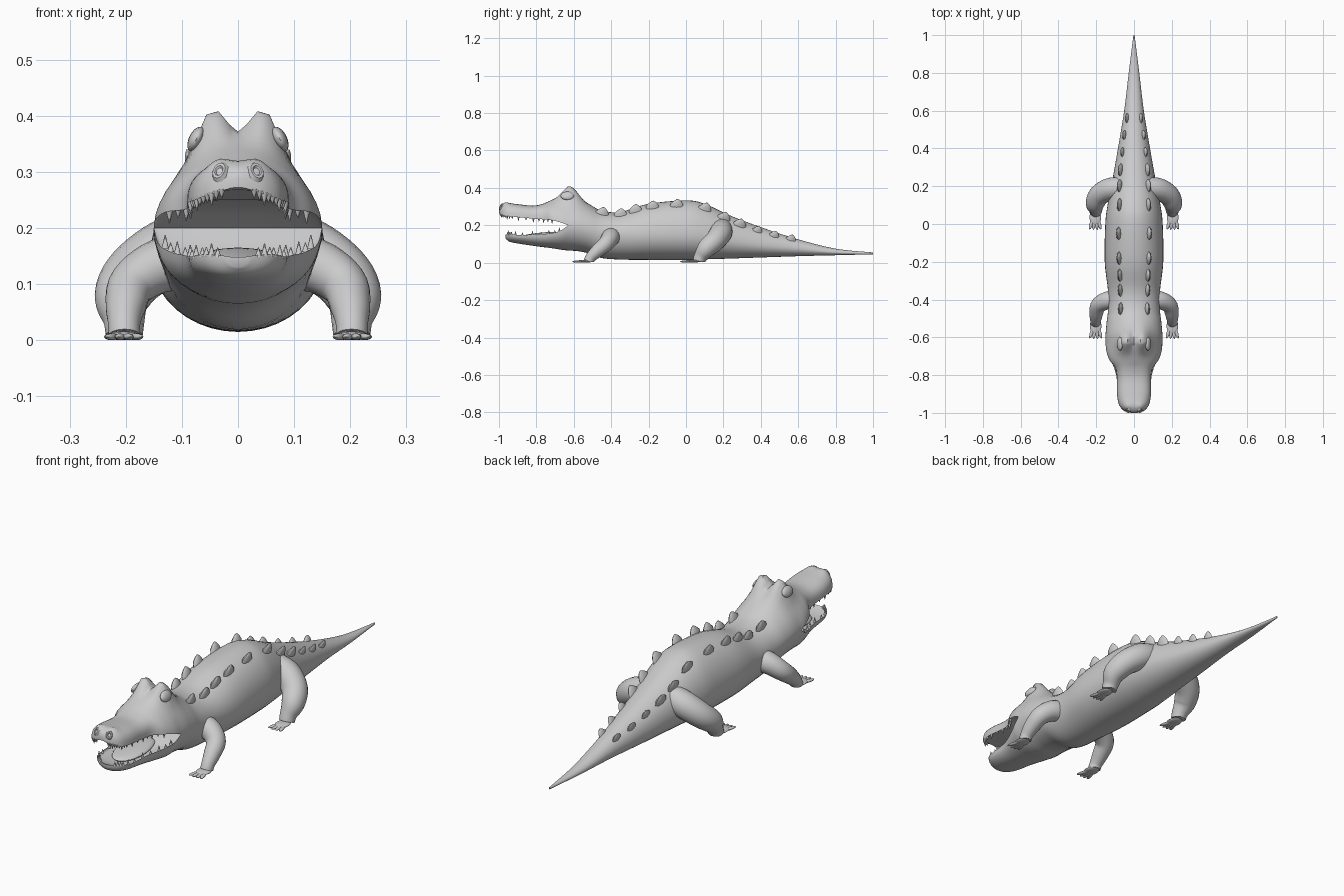
import bpy, bmesh, math
from mathutils import Vector, Matrix
from mathutils.bvhtree import BVHTree

if "Cube" in bpy.data.objects:
    bpy.data.objects.remove(bpy.data.objects["Cube"])

skin = bpy.data.materials.new("light_grey")
skin.diffuse_color = (0.6, 0.6, 0.6, 1)
skin.use_nodes = True
skin.node_tree.nodes["Principled BSDF"].inputs["Base Color"].default_value = skin.diffuse_color


def finish(name, bm, angle=50):
    bmesh.ops.recalc_face_normals(bm, faces=bm.faces)
    me = bpy.data.meshes.new(name)
    bm.to_mesh(me)
    ob = bpy.data.objects.new(name, me)
    bpy.context.collection.objects.link(ob)
    me.materials.append(skin)
    bpy.ops.object.select_all(action='DESELECT')
    ob.select_set(True)
    bpy.context.view_layer.objects.active = ob
    bpy.ops.object.shade_smooth_by_angle(angle=math.radians(angle))
    return ob


def smooth_path(keys, steps):
    """Catmull-Rom samples through tuples of numbers."""
    out, n = [], len(keys)
    for i in range(n - 1):
        p0, p1, p2, p3 = keys[max(i - 1, 0)], keys[i], keys[i + 1], keys[min(i + 2, n - 1)]
        for s in range(steps):
            t = s / steps
            out.append([b + 0.5 * t * (c - a + t * (2 * a - 5 * b + 4 * c - d + t * (3 * (b - c) + d - a)))
                        for a, b, c, d in zip(p0, p1, p2, p3)])
    return out + [list(keys[-1])]


def skin_rings(bm, rings, cap_start=False, cap_end=True):
    rows = [[bm.verts.new(p) for p in r] for r in rings]
    n = len(rows[0])
    for a, b in zip(rows, rows[1:]):
        for i in range(n):
            bm.faces.new((a[i], a[(i + 1) % n], b[(i + 1) % n], b[i]))
    if cap_start:
        bm.faces.new(rows[0])
    if cap_end:
        bm.faces.new(rows[-1])


def gauss(v, s):
    return math.exp(-(v / s) ** 2)


def section(st, n=40):
    """Ring from y, half width, bottom, middle, top, top and bottom roundness."""
    y, w, zb, zm, zt, pt, pb = st
    pts = []
    for i in range(n):
        a = 2 * math.pi * i / n
        c, s = math.cos(a), math.sin(a)
        c, s = (0 if abs(c) < 1e-6 else c), (0 if abs(s) < 1e-6 else s)
        p = pt if s >= 0 else pb
        x = math.copysign(abs(c) ** p, c) * w
        z = zm + ((zt - zm) if s >= 0 else (zm - zb)) * math.copysign(abs(s) ** p, s)
        if s > 0 and zt > zm:  # brow and nostril bumps
            z += 0.065 * gauss(abs(x) - 0.048, 0.032) * gauss(y + 0.62, 0.055)
            z += 0.008 * gauss(abs(x) - 0.035, 0.02) * gauss(y + 0.965, 0.02)
        pts.append((x, y, z))
    return pts


# Body, tail and head, with two jaws that share the mouth corner
trunk = [(1, .003, .045, .05, .055, 1, 1), (.8, .028, .04, .055, .075, 1, 1),
         (.6, .052, .035, .075, .125, 1, 1), (.4, .085, .028, .095, .19, 1, 1),
         (.23, .115, .022, .12, .255, 1, 1), (.1, .14, .018, .14, .315, 1, 1),
         (0, .152, .015, .15, .333, 1, 1), (-.2, .155, .015, .15, .315, 1, 1),
         (-.35, .138, .017, .15, .272, 1, 1), (-.45, .137, .025, .16, .278, 1, 1),
         (-.52, .145, .05, .18, .315, 1.1, 1), (-.58, .15, .062, .195, .35, 1.2, 1),
         (-.63, .15, .065, .2, .365, 1.25, 1)]
upper = [(-.63, .15, .2, .2, .365, 1.25, 1), (-.67, .147, .23, .215, .355, 1.25, .7),
         (-.72, .13, .245, .228, .335, 1.1, .6), (-.765, .098, .25, .232, .315, .8, .6),
         (-.82, .09, .25, .236, .305, .75, .6), (-.9, .09, .258, .244, .313, .75, .6),
         (-.96, .078, .265, .25, .319, .8, .7), (-.99, .05, .268, .26, .308, .9, .8),
         (-1, .015, .272, .27, .29, 1, 1)]
lower = [(-.63, .15, .065, .2, .2, 1, 1), (-.67, .142, .07, .172, .155, .7, 1),
         (-.72, .122, .078, .158, .138, .6, .95), (-.8, .094, .088, .151, .13, .6, .9),
         (-.9, .084, .103, .149, .132, .6, .9), (-.945, .06, .113, .153, .14, .7, .9),
         (-.965, .02, .13, .15, .148, 1, 1)]
body = bmesh.new()
upper_path, lower_path = smooth_path(upper, 4), smooth_path(lower, 4)
skin_rings(body, [section(s) for s in smooth_path(trunk, 5)], True, False)
skin_rings(body, [section(s) for s in upper_path])
skin_rings(body, [section(s) for s in lower_path])
bmesh.ops.remove_doubles(body, verts=body.verts, dist=0.0004)
finish("body", body, 60)
tree = BVHTree.FromBMesh(body)


def ball(bm, pos, size, rot=None, u=16, v=10):
    m = Matrix.Translation(pos) @ (rot or Matrix()) @ Matrix.Diagonal((*size, 1))
    bmesh.ops.create_uvsphere(bm, u_segments=u, v_segments=v, radius=1, matrix=m)


# Two rows of low pointed scales along the back
scales = bmesh.new()
rows = [(.56, .036), (.47, .05), (.38, .06), (.285, .07), (.2, .075), (.1, .076), (-.05, .08),
        (-.18, .078), (-.27, .074), (-.35, .072), (-.45, .07)]
for y, x in rows:
    for side in (-1, 1):
        hit, nor, _, _ = tree.ray_cast(Vector((side * x, y, 1)), Vector((0, 0, -1)))
        up = (Vector((0, 0, 1.2)) + nor * (1 if nor.z > 0 else -1)).normalized()
        across = Vector((0, 1, 0)).cross(up).normalized()
        along = up.cross(across)
        frame = Matrix((across, along, up)).transposed()
        k = 0.75 if y > .3 else 1
        rings = [[hit + frame @ Vector((w * k * math.cos(a), sh + l * k * math.sin(a), h * k))
                  for a in [math.pi / 4 * i for i in range(8)]]
                 for w, l, h, sh in ((.013, .037, -.012, 0), (.012, .033, .012, 0),
                                     (.007, .017, .029, .004), (.002, .004, .037, .006))]
        skin_rings(scales, rings, True)
finish("back_scales", scales, 40)

# Oval eyes on the sides of the brows
eyes = bmesh.new()
for side in (-1, 1):
    hit, nor, _, _ = tree.ray_cast(Vector((side, -.635, .358)), Vector((-side, 0, 0)))
    tilt = Matrix.Rotation(-side * .45, 4, 'Y')
    ball(eyes, hit, (.013, .036, .024), tilt)
finish("eyes", eyes)

# Raised nostril rims
nostrils = bmesh.new()
for side in (-1, 1):
    hit, nor, _, _ = tree.ray_cast(Vector((side * .033, -1.2, .301)), Vector((0, 1, 0)))
    nor = nor if nor.y < 0 else -nor
    q = nor.to_track_quat('Z', 'Y').to_matrix()
    rings = [[hit + q @ Vector((r * math.cos(a), 1.3 * r * math.sin(a), h))
              for a in [math.pi / 6 * i for i in range(12)]]
             for r, h in ((.016, -.004), (.012, .003), (.008, .003), (.004, -.003))]
    skin_rings(nostrils, rings)
finish("nostrils", nostrils)

# Teeth along both lips
teeth = bmesh.new()
for path, down, start in ((upper_path, -1, 8), (lower_path, 1, 5)):
    for i, st in enumerate(path[start:-2]):
        if i % 2 and st[0] > -.93:
            continue
        h = .024 if i % 4 == 0 else .017
        for side in (-1, 1):
            pos = Vector((side * st[1] * .94, st[0] + .004, st[3] + down * (h / 2 - .004)))
            rot = Matrix.Rotation(math.pi if down < 0 else 0, 4, 'X')
            bmesh.ops.create_cone(teeth, cap_ends=True, segments=8, radius1=.0065, radius2=.0008,
                                  depth=h, matrix=Matrix.Translation(pos) @ rot)
finish("teeth", teeth)

# Tongue
tongue = bmesh.new()
ball(tongue, (0, -.765, .146), (.068, .125, .016), Matrix.Rotation(.08, 4, 'X'), 24, 12)
finish("tongue", tongue)


def tube(bm, keys, side):
    pts = smooth_path(keys, 5)
    rings = []
    for i, (x, y, z, r) in enumerate(pts):
        a, b = Vector(pts[max(i - 1, 0)][:3]), Vector(pts[min(i + 1, len(pts) - 1)][:3])
        t = (b - a).normalized()
        u = t.cross(Vector((0, 1, 0.3))).normalized()
        v = t.cross(u)
        ring = []
        for j in range(20):
            g = math.tau * j / 20
            p = Vector((x, y, z)) + r * (math.cos(g) * u + math.sin(g) * v)
            ring.append((side * p.x, p.y, max(p.z, 0.003)))
        rings.append(ring)
    skin_rings(bm, rings, True)


def leg(name, keys, foot, length):
    for side, label in ((-1, "left"), (1, "right")):
        bm = bmesh.new()
        tube(bm, keys, side)
        fx, fy = foot
        ball(bm, (side * fx, fy - .02, .008), (.031, .042, .008))
        # Four flat fanned toes
        for k in range(4):
            spread = (k - 1.5) * .2
            d = Vector((side * math.sin(spread), -math.cos(spread), 0))
            pos = Vector((side * fx, fy - .02, .006)) + d * length * .55
            pos.x += side * (k - 1.5) * .007
            ball(bm, pos, (.0095, length * .5, .006), Matrix.Rotation(side * spread, 4, 'Z'), 10, 8)
        finish(name + "_" + label, bm, 60)


leg("front_leg", [(.08, -.40, .14, .052), (.14, -.405, .132, .048), (.188, -.43, .1, .042),
                  (.2, -.475, .062, .036), (.203, -.508, .03, .029), (.203, -.52, .008, .028)],
    (.203, -.52), .066)
leg("hind_leg", [(.06, .19, .18, .058), (.125, .185, .157, .06), (.182, .155, .117, .056),
                 (.206, .11, .077, .05), (.203, .08, .035, .037), (.203, .068, .008, .033)],
    (.205, .055), .064)
